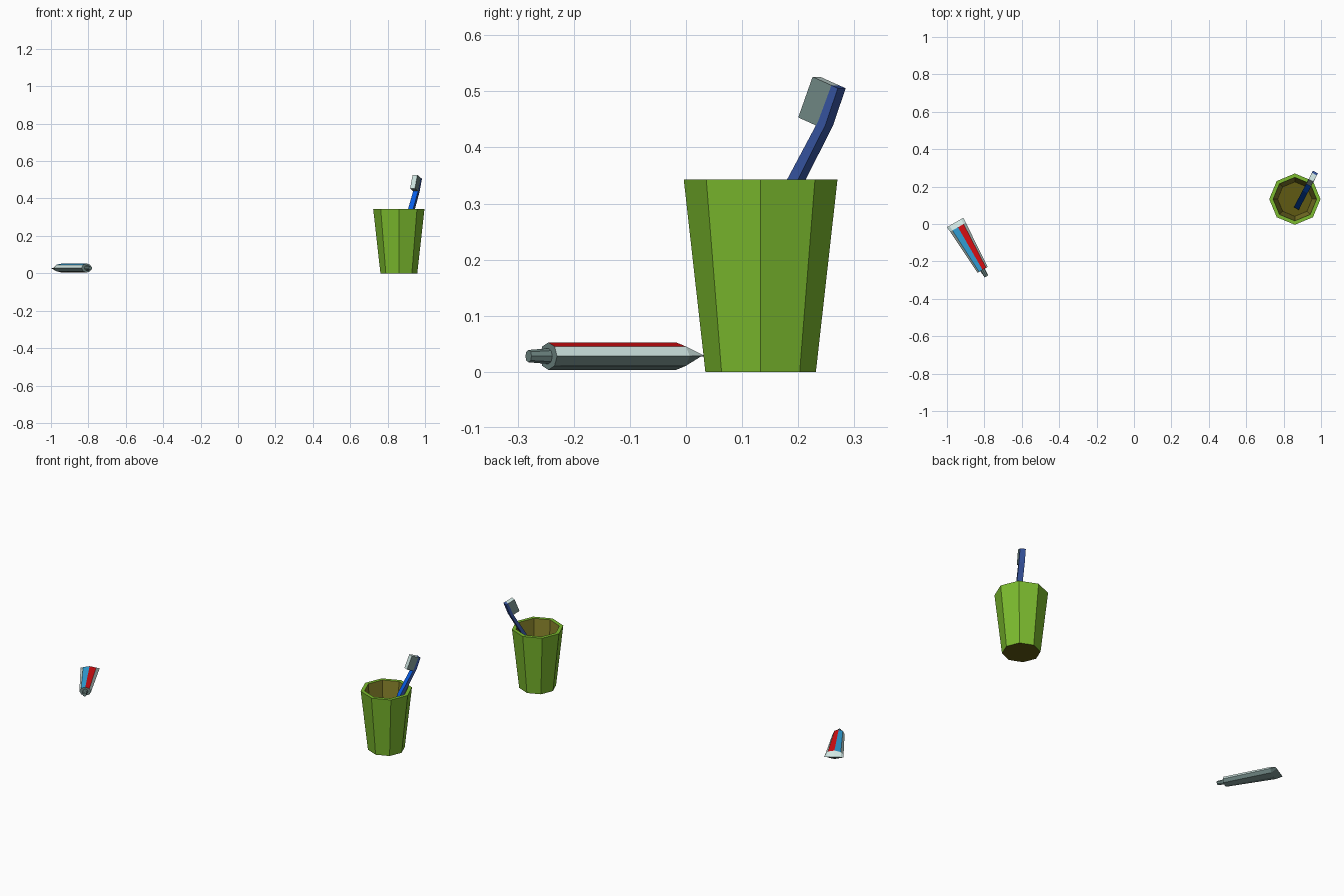
import bpy, bmesh, math
from mathutils import Vector

if "Cube" in bpy.data.objects:
    bpy.data.objects.remove(bpy.data.objects["Cube"])


def material(name, r, g, b):
    lin = lambda c: (c / 255 / 12.92) if c < 11 else ((c / 255 + 0.055) / 1.055) ** 2.4
    m = bpy.data.materials.new(name)
    m.diffuse_color = (lin(r), lin(g), lin(b), 1)
    m.use_nodes = True
    m.node_tree.nodes["Principled BSDF"].inputs["Base Color"].default_value = m.diffuse_color
    return m


GREEN = material("cup_green", 124, 187, 46)
OLIVE = material("inner_olive", 134, 128, 42)
DARK = material("floor_olive", 96, 90, 18)
BLUE = material("bright_blue", 8, 94, 232)
NAVY = material("muted_blue", 54, 84, 160)
WHITE = material("off_white", 208, 230, 226)
GREY = material("grey", 112, 136, 133)
RED = material("red", 218, 14, 18)
CYAN = material("light_blue", 50, 165, 222)


def loft(name, rings, mats, rule):
    """Skin rings of points; rule(segment, facet) gives the material slot.
    The end caps are segments 'start' and 'end'."""
    bm = bmesh.new()
    rows = [[bm.verts.new(p) for p in ring] for ring in rings]
    n = len(rows[0])
    for i in range(len(rows) - 1):
        for k in range(n):
            j = (k + 1) % n
            f = bm.faces.new((rows[i][k], rows[i][j], rows[i + 1][j], rows[i + 1][k]))
            f.material_index = rule(i, k)
    bm.faces.new(rows[0][::-1]).material_index = rule("start", 0)
    bm.faces.new(rows[-1]).material_index = rule("end", 0)
    bmesh.ops.recalc_face_normals(bm, faces=bm.faces)
    me = bpy.data.meshes.new(name)
    bm.to_mesh(me)
    bm.free()
    for m in mats:
        me.materials.append(m)
    ob = bpy.data.objects.new(name, me)
    bpy.context.collection.objects.link(ob)
    return ob


def octagon(centre, a, b):
    return [centre + a * math.cos(k * math.pi / 4) + b * math.sin(k * math.pi / 4)
            for k in range(8)]


X, Y, Z = Vector((1, 0, 0)), Vector((0, 1, 0)), Vector((0, 0, 1))

# Cup: outer wall, rim, inner wall and floor
cup = [(0.0985, 0), (0.137, 0.343), (0.116, 0.343), (0.092, 0.02)]
loft("cup", [octagon(Vector((0.86, 0.133, z)), X * r, Y * r) for r, z in cup],
     [GREEN, OLIVE, DARK],
     lambda i, k: {0: 0, 1: 0, 2: 1}.get(i, 2))

# Toothbrush, leaning along direction D
D = Vector((0.466, 0.885, 0))
S = Vector((0.885, -0.466, 0))
O = Vector((0.928, 0.1975, 0))


def box_ring(p, front, back, w, up):
    """Four-sided section: facet 0 is the bristle side."""
    nrm = (Z * up.dot(D) - D * up.z).normalized()
    return [p + nrm * front - S * w, p + nrm * front + S * w,
            p - nrm * back + S * w, p - nrm * back - S * w]


path = [O + D * u + Z * z for u, z in
        [(-0.12, 0.03), (-0.02, 0.31), (0.058, 0.443), (0.084, 0.508)]]
half = [0.010, 0.010, 0.008, 0.007]
rings = []
for i, p in enumerate(path):
    up = (path[min(i + 1, 3)] - path[max(i - 1, 0)]).normalized()
    rings.append(box_ring(p, half[i], half[i], 0.015, up))
loft("brush_handle", rings, [NAVY, BLUE], lambda i, k: 1 if k == 0 and i != "start" and i != "end" else 0)

# Bristle block on the head
up = (path[3] - path[2]).normalized()
bristle = [box_ring(path[3] - up * d, 0.048, -0.006, 0.0145, up) for d in (0.078, 0.0)]
loft("bristles", bristle, [GREY, WHITE], lambda i, k: 1 if i == "end" or (i == 0 and k == 0) else 0)

# Paste tube lying on the ground along direction A
A = Vector((0.5, -0.866, 0))
E = Vector((0.866, 0.5, 0))
T = Vector((-0.956, 0.0085, 0.028))
body = [(0, 0.051, 0.001), (0.03, 0.0485, 0.0245), (0.293, 0.031, 0.0245)]


def tube_rule(i, k):
    if i in ("start", "end") or k > 3:
        return 0
    if i == 0 or k in (0, 3):
        return 1
    return 2 if k == 1 else 3


loft("tube_body", [octagon(T + A * l, E * w, Z * h) for l, w, h in body],
     [GREY, WHITE, RED, CYAN], tube_rule)

# Tube cap
loft("tube_cap", [octagon(T + A * l, E * r, Z * r) for l, r in [(0.292, 0.014), (0.334, 0.011)]],
     [GREY], lambda i, k: 0)

# Let the tube rest on the ground
for ob in bpy.data.objects:
    if ob.name.startswith("tube"):
        ob.location.z = 0.0
